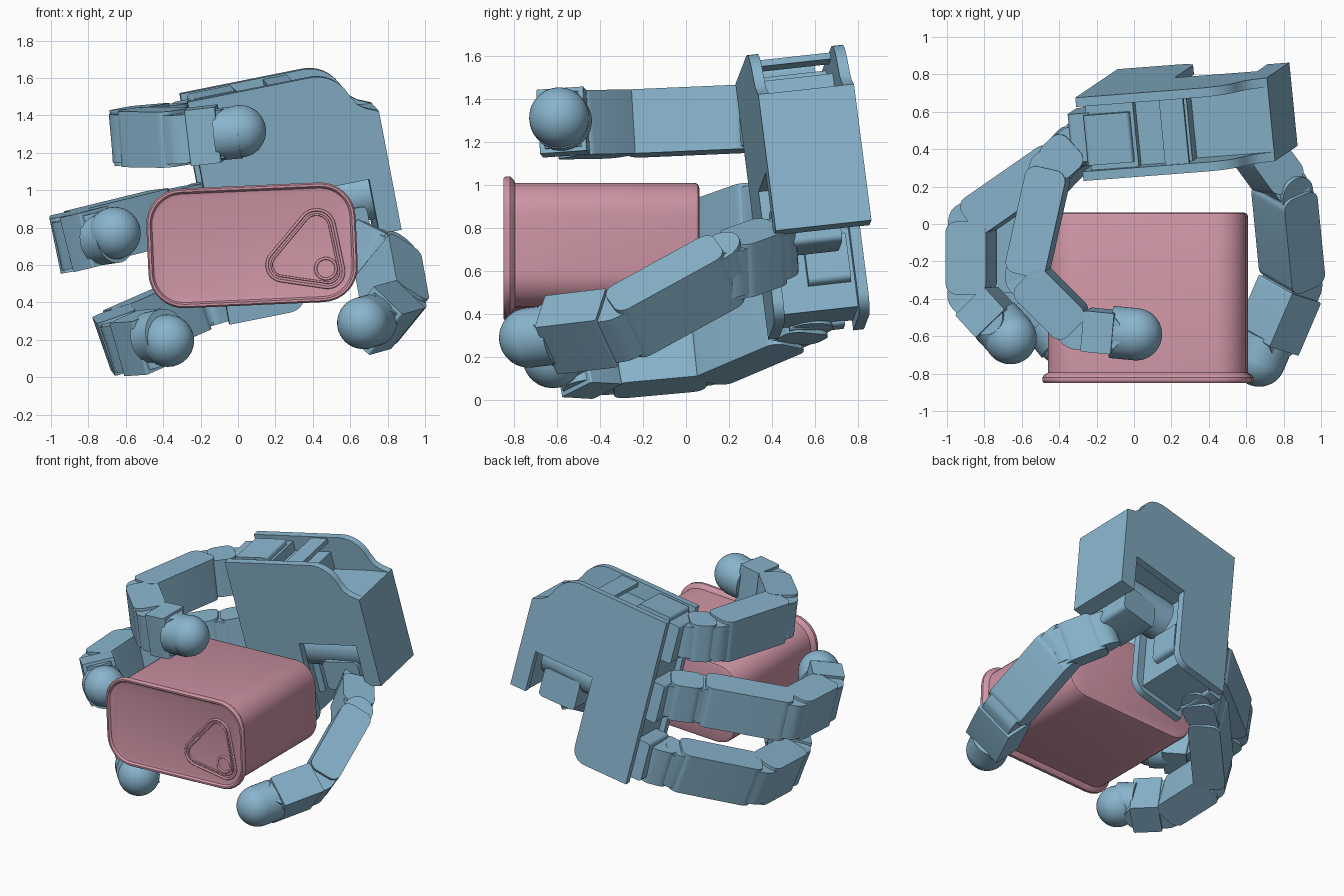
import bpy, bmesh, math
from mathutils import Vector, Matrix

if "Cube" in bpy.data.objects:
    bpy.data.objects.remove(bpy.data.objects["Cube"])


def material(name, color):
    m = bpy.data.materials.new(name)
    m.use_nodes = True
    m.diffuse_color = color
    m.node_tree.nodes["Principled BSDF"].inputs["Base Color"].default_value = color
    return m


BLUE = material("steel blue", (0.25, 0.46, 0.61, 1))
PINK = material("dusty pink", (0.62, 0.30, 0.375, 1))


def frame(origin, x_dir, z_hint):
    x = Vector(x_dir).normalized()
    z = Vector(z_hint)
    z = (z - x * z.dot(x)).normalized()
    m = Matrix((x, z.cross(x), z)).transposed().to_4x4()
    m.translation = Vector(origin)
    return m


def finish(name, bm, mat, matrix):
    bmesh.ops.recalc_face_normals(bm, faces=bm.faces)
    me = bpy.data.meshes.new(name)
    bm.to_mesh(me)
    bm.free()
    me.materials.append(mat)
    me.shade_smooth()
    me.set_sharp_from_angle(angle=math.radians(30))
    ob = bpy.data.objects.new(name, me)
    ob.matrix_world = matrix
    bpy.context.collection.objects.link(ob)


def prism(name, pts, z0, z1, matrix):
    """Extrude a flat outline from z0 to z1 of the local frame."""
    bm = bmesh.new()
    face = bm.faces.new([bm.verts.new((x, y, z0)) for x, y in pts])
    top = bmesh.ops.extrude_face_region(bm, geom=[face])["geom"]
    verts = [g for g in top if isinstance(g, bmesh.types.BMVert)]
    bmesh.ops.translate(bm, verts=verts, vec=(0, 0, z1 - z0))
    finish(name, bm, BLUE, matrix)


def arc(cx, cy, r, a0, a1, n=10):
    angles = [math.radians(a0 + (a1 - a0) * i / n) for i in range(n + 1)]
    return [(cx + r * math.cos(a), cy + r * math.sin(a)) for a in angles]


def rect(x0, y0, x1, y1, r=0.0):
    if not r:
        return [(x0, y0), (x1, y0), (x1, y1), (x0, y1)]
    return (arc(x1 - r, y1 - r, r, 0, 90, 8) + arc(x0 + r, y1 - r, r, 90, 180, 8) +
            arc(x0 + r, y0 + r, r, 180, 270, 8) + arc(x1 - r, y0 + r, r, 270, 360, 8))


def stadium(x0, x1, r):
    return arc(x1, 0, r, -90, 90) + arc(x0, 0, r, 90, 270)


# ---- Palm: two outline plates around a core; local x to wrist, y down, z to back
PALM = frame((-0.27, 0.23, 1.47), (0.975, 0.075, 0.195), (-0.09, 0.99, 0.11))
THICK = 0.45
outline = ([(0, 0)] + arc(0.67, 0.2, 0.2, -90, -20) +
           [(0.89, 0.19), (0.93, 0.22), (1, 0.25), (1, 0.9), (0.88, 0.9), (0.88, 0.6), (0.43, 0.6)] +
           arc(0.33, 1.12, 0.1, 0, 90) + [(0, 1.22)])
prism("palm_front_plate", outline, 0, 0.05, PALM)
prism("palm_back_plate", outline, THICK - 0.05, THICK, PALM)
core = [(0.04, 0.04), (0.3, 0.04), (0.3, 0.11), (0.58, 0.11), (0.58, 0.24), (0.86, 0.24),
        (1, 0.25), (1, 0.9), (0.885, 0.9), (0.885, 0.58), (0.37, 0.58), (0.37, 1.18), (0.04, 1.18)]
prism("palm_core", core, 0.04, THICK - 0.04, PALM)
prism("palm_top_motor", rect(0.03, 0.0, 0.28, 0.2, 0.02), 0.08, 0.35, PALM)
prism("palm_top_bridge", rect(0.45, 0.01, 0.58, 0.04), 0.02, THICK - 0.02, PALM)
prism("palm_side_motor", rect(0.3, 0.83, 0.42, 1.06, 0.03), 0.18, 0.38, PALM)

# ---- Finger sockets along the palm edge
for i, b in enumerate((0.17, 0.62, 1.06)):
    prism(f"finger_socket_{i + 1}", rect(-0.06, b - 0.14, 0.06, b + 0.14, 0.02), 0.1, 0.36, PALM)


# ---- Fingers: chain of rounded links with narrower knuckles and a dome tip
def link(name, p, q, axis, width=0.30):
    length = (q - p).length
    m = frame(p, q - p, axis)
    h = width / 2
    prism(name + "_knuckle", stadium(0, length, 0.1), -h + 0.02, h - 0.02, m)
    prism(name + "_body", rect(0.0, -0.11, length - 0.01, 0.11, 0.06), -h, h, m)


def fingertip(name, p, q, axis, width=0.30):
    length = (q - p).length
    m = frame(p, q - p, axis)
    h = width / 2
    cut = length - 0.11
    prism(name + "_knuckle", stadium(0, cut - 0.05, 0.1), -h + 0.02, h - 0.02, m)
    prism(name + "_body", rect(0.04, -0.11, cut, 0.11, 0.01), -h, h, m)
    round_frame = frame(p, axis, q - p)
    prism(name + "_collar", arc(0, 0, 0.14, 0, 351, 39), cut - 0.02, length, round_frame)
    bm = bmesh.new()
    bmesh.ops.create_uvsphere(bm, u_segments=40, v_segments=24, radius=0.14)
    round_frame.translation = q
    finish(name + "_dome", bm, BLUE, round_frame)


def finger(name, axis, joints):
    pts = [Vector(j) for j in joints]
    axis = Vector(axis)
    for i, part in enumerate(("base", "proximal", "middle")):
        link(f"{name}_{part}", pts[i], pts[i + 1], axis, 0.27 if i == 0 else 0.30)
    fingertip(name + "_tip", pts[3], pts[4], axis)


finger("upper_finger", (-0.10, -0.06, 0.99), [
    (-0.31, 0.43, 1.33), (-0.45, 0.30, 1.31), (-0.58, -0.28, 1.285), (-0.30, -0.56, 1.28), (0.01, -0.59, 1.315)])
finger("middle_finger", (-0.20, -0.06, 0.97), [
    (-0.20, 0.50, 0.90), (-0.38, 0.36, 0.86), (-0.87, 0.02, 0.74), (-0.87, -0.38, 0.72), (-0.66, -0.61, 0.77)])
finger("lower_finger", (-0.33, -0.10, 0.94), [
    (-0.08, 0.58, 0.44), (-0.24, 0.48, 0.39), (-0.63, 0.08, 0.22), (-0.60, -0.36, 0.18), (-0.375, -0.62, 0.195)])

# ---- Thumb: motor drum in the palm notch, base block, two links
drum = frame(PALM @ Vector((0.40, 0.70, 0.2)), (0, 1, 0), PALM.col[0].to_3d())
prism("thumb_drum", arc(0, 0, 0.14, 0, 348, 29), 0, 0.49, drum)
prism("thumb_base_block", rect(0.56, 0.74, 0.84, 0.95, 0.03), 0.02, 0.32, PALM)
thumb_root, thumb_base, thumb_mid, thumb_tip = [Vector(p) for p in (
    (0.64, 0.42, 0.70), (0.80, 0.20, 0.62), (0.85, -0.31, 0.34), (0.67, -0.73, 0.29))]
hinge = (thumb_tip - thumb_mid).cross(thumb_mid - thumb_base).normalized()
link("thumb_base", thumb_root, thumb_base, hinge, 0.27)
link("thumb_middle", thumb_base, thumb_mid, hinge)
fingertip("thumb_tip", thumb_mid, thumb_tip, hinge)

# ---- Can: rounded-rectangle rings lofted along its depth; local z runs to the back
tilt = math.radians(2.5)
CAN = frame((0.075, -0.85, 0.705), (math.cos(tilt), 0, math.sin(tilt)), (0, 1, 0))

bm = bmesh.new()
rings = []
for depth, inset in ((0.02, 0.05), (0.015, 0.03), (0, 0.02), (0, 0.008), (0.012, 0), (0.03, 0),
                     (0.045, 0.012), (0.055, 0.03), (0.89, 0.03), (0.905, 0.036), (0.912, 0.055)):
    w, h = 0.56 - inset, 0.32 - inset
    rings.append([bm.verts.new((x, y, depth)) for x, y in rect(-w, -h, w, h, 0.19 - inset)])
for a, b in zip(rings, rings[1:]):
    for i in range(len(a)):
        j = (i + 1) % len(a)
        bm.faces.new((a[i], a[j], b[j], b[i]))
bm.faces.new(rings[0])
bm.faces.new(rings[-1])
finish("can", bm, PINK, CAN)


# ---- Pull tab outline and rivet ring on the lid
LID = Matrix.Translation((0, -0.832, 0)) @ Matrix.Rotation(math.pi / 2, 4, "X")


def wire(name, pts, radius):
    cu = bpy.data.curves.new(name, "CURVE")
    cu.dimensions = "3D"
    cu.bevel_depth = radius
    cu.bevel_resolution = 2
    sp = cu.splines.new("POLY")
    sp.points.add(len(pts) - 1)
    for p, (x, z) in zip(sp.points, pts):
        p.co = (x, z, 0, 1)
    sp.use_cyclic_u = True
    cu.materials.append(PINK)
    ob = bpy.data.objects.new(name, cu)
    ob.matrix_world = LID
    bpy.context.collection.objects.link(ob)


def tab_outline(r):
    return (arc(0.42, 0.80, r + 0.01, 12, 145) + arc(0.24, 0.60, r, 145, 262) +
            arc(0.48, 0.565, r, 262, 372))


wire("tab_outer_edge", tab_outline(0.085), 0.008)
wire("tab_inner_edge", tab_outline(0.06), 0.006)
wire("tab_rivet", arc(0.47, 0.58, 0.055, 0, 345, 23), 0.008)
